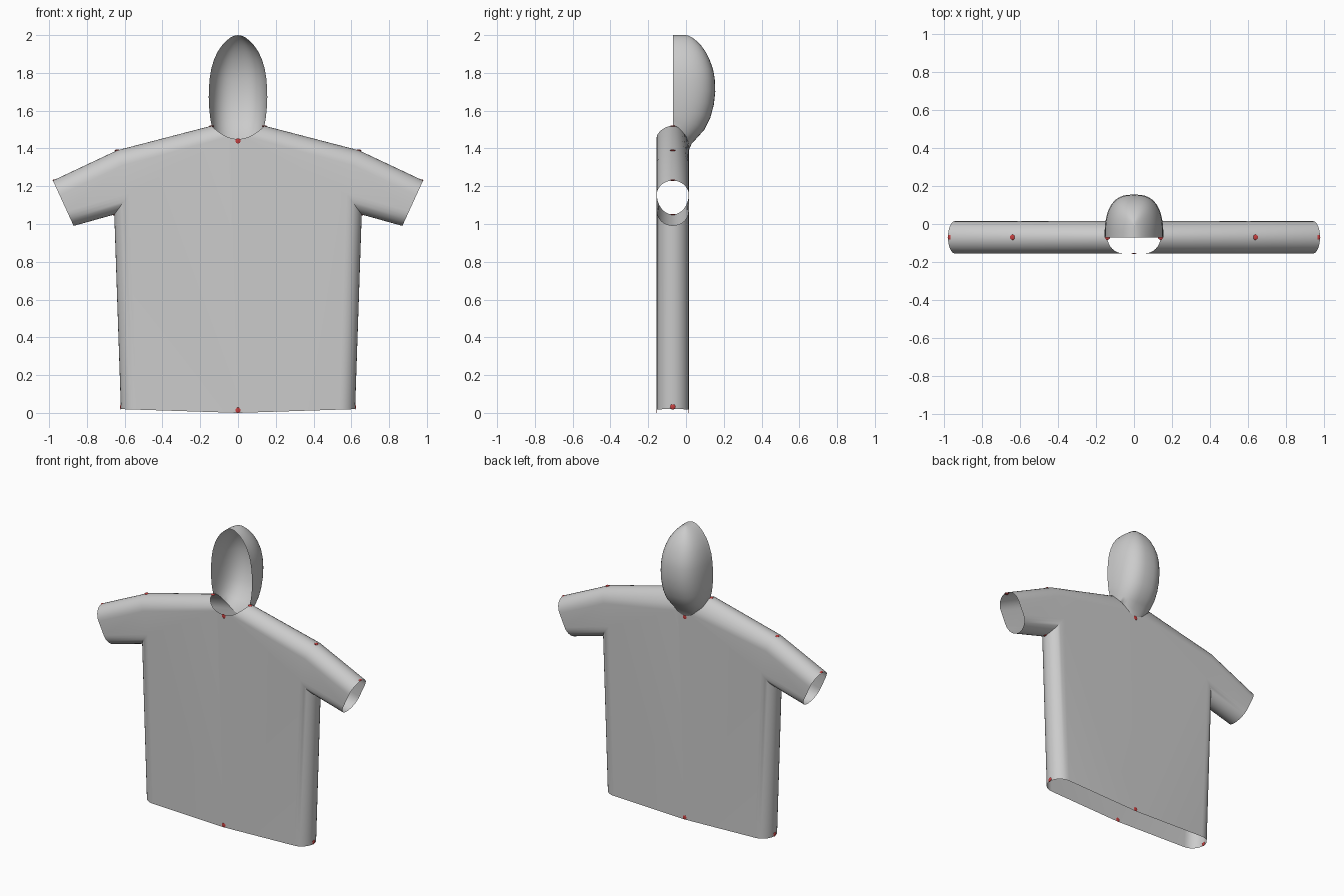
import bpy, bmesh, math
from mathutils import Vector

cube = bpy.data.objects.get("Cube")
if cube:
    bpy.data.objects.remove(cube, do_unlink=True)

R = 0.085        # half thickness of the garment
YC = -0.07       # depth of the side seams
ROLL, FLAT = 8, 4

# Outline of the left half (x, z)
NECK = Vector((0.14, 1.52))
SHOULDER = Vector((0.64, 1.39))
CUFF_TOP = Vector((0.98, 1.23))
CUFF_LOW = Vector((0.87, 0.99))
ARMPIT = Vector((0.655, 1.05))
HEM = Vector((0.62, 0.02))
HEM_MID = Vector((0, 0))


def inward(a, b):
    d = (b - a).normalized()
    return Vector((d.y, -d.x))


def slide(p, toward, n, d):
    u = (toward - p).normalized()
    return p + u * d / u.dot(n)


def miter(p, n1, n2, d):
    return p + (n1 + n2) * d / (1 + n1.dot(n2))


def neck_point(x, low):
    return Vector((x, low + (NECK.y - low) * (x / NECK.x) ** 2))


def add_object(name, bm, mirror=True):
    bmesh.ops.remove_doubles(bm, verts=bm.verts, dist=1e-5)
    bmesh.ops.recalc_face_normals(bm, faces=bm.faces)
    me = bpy.data.meshes.new(name)
    bm.to_mesh(me)
    bm.free()
    ob = bpy.data.objects.new(name, me)
    bpy.context.collection.objects.link(ob)
    if mirror:
        mod = ob.modifiers.new("Mirror", "MIRROR")
        mod.use_clip = True
    bpy.ops.object.select_all(action="DESELECT")
    ob.select_set(True)
    bpy.context.view_layer.objects.active = ob
    bpy.ops.object.shade_smooth_by_angle(angle=math.radians(40))
    return ob


def bridge(bm, rows):
    for a, b in zip(rows, rows[1:]):
        for i in range(len(a) - 1):
            bm.faces.new((a[i], a[i + 1], b[i + 1], b[i]))


# Shirt: rolled edges around flat front and back panels, open hem, cuffs and neck
n_top = inward(NECK, SHOULDER)
n_arm = inward(SHOULDER, CUFF_TOP)
n_under = inward(CUFF_LOW, ARMPIT)
n_side = inward(ARMPIT, HEM)
bm = bmesh.new()
for side, low in ((-1, 1.45), (1, 1.39)):
    def vert(p, t=math.pi / 2):
        return bm.verts.new((p.x, YC + side * R * math.sin(t), p.y))

    tops, sides = [], []
    for k in range(ROLL + 1):
        t = k / ROLL * math.pi / 2
        d = R * (1 - math.cos(t))
        tops.append([vert(p, t) for p in (
            neck_point(NECK.x - d, low),
            miter(SHOULDER, n_top, n_arm, d),
            slide(CUFF_TOP, CUFF_LOW, n_arm, d))])
        sides.append([vert(p, t) for p in (
            slide(CUFF_LOW, CUFF_TOP, n_under, d),
            miter(ARMPIT, n_under, n_side, d),
            slide(HEM, HEM_MID, n_side, d))])
    bridge(bm, tops)
    bridge(bm, sides)
    neck, shoulder, cuff_top = tops[-1]
    cuff_low, armpit, hem = sides[-1]
    x_in = NECK.x - R
    neckline = [vert(neck_point(x_in * (1 - j / FLAT), low)) for j in range(1, FLAT + 1)]
    bm.faces.new((shoulder, cuff_top, cuff_low, armpit))
    bm.faces.new([shoulder, armpit, hem, vert(HEM_MID)] + neckline[::-1] + [neck])
add_object("shirt_body", bm)

# Hood: open-fronted shell lofted up from the back neckline
# (front height, back height, half width, back depth)
rings = [
    (1.53, 1.425, 0.138, 0.030), (1.55, 1.46, 0.144, 0.062),
    (1.58, 1.50, 0.149, 0.098), (1.62, 1.56, 0.153, 0.128),
    (1.67, 1.63, 0.155, 0.147), (1.72, 1.70, 0.154, 0.155),
    (1.77, 1.77, 0.150, 0.152), (1.82, 1.82, 0.142, 0.143),
    (1.87, 1.87, 0.127, 0.125), (1.91, 1.91, 0.109, 0.105),
    (1.945, 1.945, 0.085, 0.080), (1.97, 1.97, 0.062, 0.055),
    (1.987, 1.987, 0.040, 0.033), (1.996, 1.996, 0.021, 0.015),
    (2.0, 2.0, 0.0, 0.0)]
COUNT = ROLL + FLAT
bm = bmesh.new()
base = []
for k in range(ROLL + 1):
    t = k / ROLL * math.pi / 2
    p = neck_point(NECK.x - R * (1 - math.cos(t)), 1.39)
    base.append(bm.verts.new((p.x, YC + R * math.sin(t), p.y)))
for j in range(1, FLAT + 1):
    p = neck_point((NECK.x - R) * (1 - j / FLAT), 1.39)
    base.append(bm.verts.new((p.x, YC + R, p.y)))
rows = [base]
for zf, zb, w, back in rings:
    row = []
    for j in range(COUNT + 1):
        t = j / COUNT * math.pi / 2
        c, s = max(math.cos(t), 0), math.sin(t)
        x = w * c ** 0.75 if j < COUNT else 0
        row.append(bm.verts.new((x, YC + (back - YC) * s ** 0.75, zf + (zb - zf) * s)))
    rows.append(row)
bridge(bm, rows)
bmesh.ops.dissolve_degenerate(bm, dist=1e-6, edges=bm.edges)
add_object("hood", bm)

# Small red seam marks
red = bpy.data.materials.new("mark_red")
red.use_nodes = True
red.diffuse_color = (0.55, 0.05, 0.05, 1)
red.node_tree.nodes["Principled BSDF"].inputs["Base Color"].default_value = (0.55, 0.05, 0.05, 1)


def mark(name, x, y, z, scale):
    bm = bmesh.new()
    bmesh.ops.create_uvsphere(bm, u_segments=12, v_segments=8, radius=0.014)
    bmesh.ops.scale(bm, vec=scale, verts=bm.verts)
    bmesh.ops.translate(bm, vec=(x, y, z), verts=bm.verts)
    add_object(name, bm, mirror=False).data.materials.append(red)


thin_y, thin_z, thin_x = (1, 0.15, 1), (1, 1, 0.3), (0.3, 1, 1)
for name, y, z in (("front", YC - R, 1.44), ("back", YC + R, 1.38)):
    mark("neck_mark_" + name, 0, y, z, thin_y)
    mark("hem_mark_" + name, 0, y, 0.014, thin_y)
for label, s in (("left", 1), ("right", -1)):
    mark("shoulder_mark_" + label, s * SHOULDER.x, YC, SHOULDER.y, thin_z)
    mark("neck_mark_" + label, s * NECK.x, YC, NECK.y - 0.002, thin_z)
    mark("cuff_mark_" + label, s * 0.968, YC, 1.232, thin_z)
    mark("armpit_mark_" + label, s * ARMPIT.x, YC, ARMPIT.y, thin_z)
    mark("hem_mark_" + label, s * HEM.x, YC, 0.032, thin_x)
